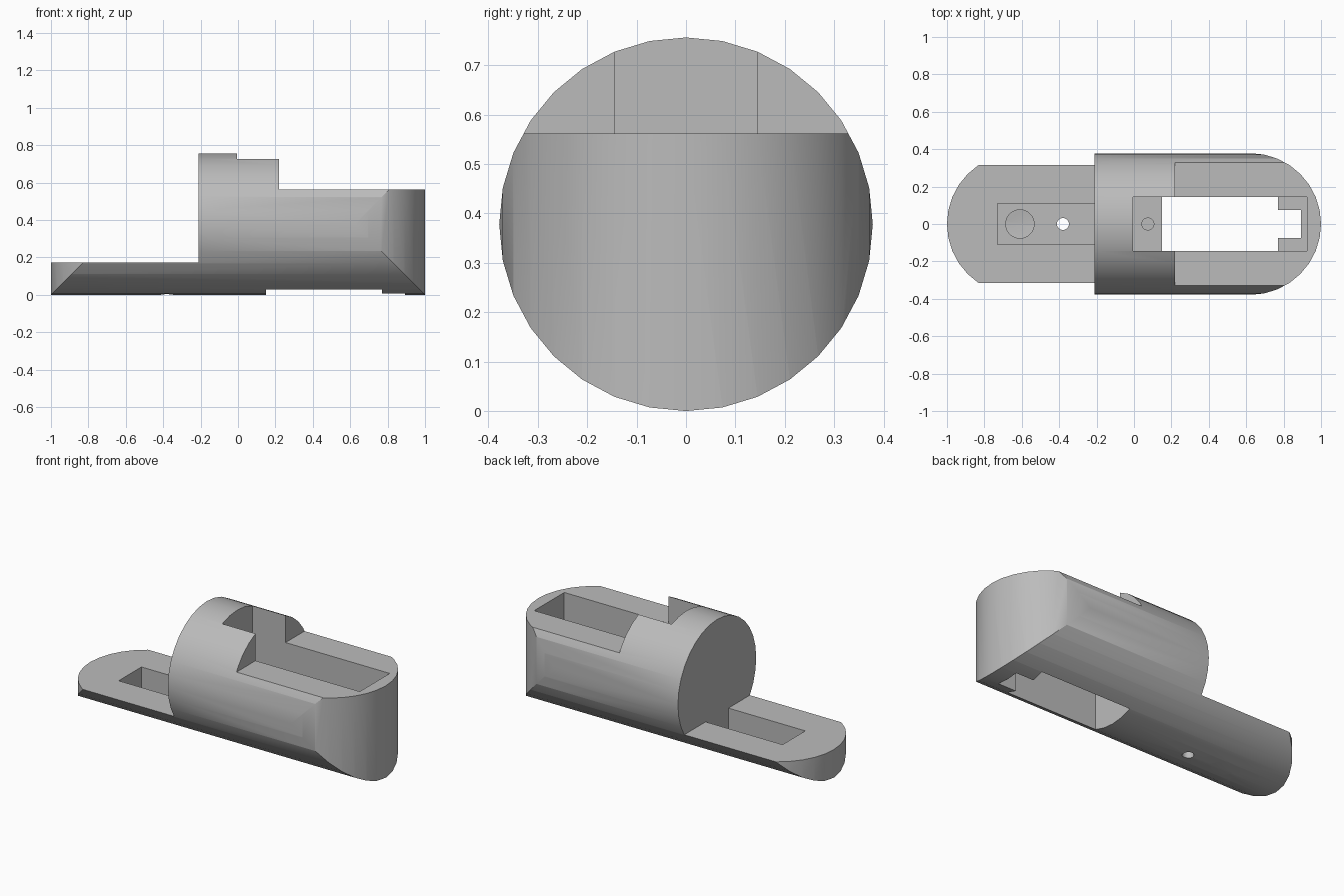
import bpy, bmesh, math
from mathutils import Matrix

R = 0.378          # body radius, also the height of its axis
SIDES = 32

old = bpy.data.objects.get("Cube")
if old:
    bpy.data.objects.remove(old, do_unlink=True)

grey = bpy.data.materials.new("plain grey")
grey.use_nodes = True
colour = (0.5, 0.5, 0.5, 1)
grey.diffuse_color = colour
grey.node_tree.nodes["Principled BSDF"].inputs["Base Color"].default_value = colour


def make_object(name, bm):
    bmesh.ops.recalc_face_normals(bm, faces=bm.faces)
    mesh = bpy.data.meshes.new(name)
    bm.to_mesh(mesh)
    bm.free()
    mesh.materials.append(grey)
    obj = bpy.data.objects.new(name, mesh)
    bpy.context.collection.objects.link(obj)
    return obj


def prism(name, outline, low, high, matrix=Matrix()):
    """Extrude a closed outline from low to high along its own z."""
    bm = bmesh.new()
    face = bm.faces.new([bm.verts.new((x, y, low)) for x, y in outline])
    ext = bmesh.ops.extrude_face_region(bm, geom=[face])
    moved = [v for v in ext["geom"] if isinstance(v, bmesh.types.BMVert)]
    bmesh.ops.translate(bm, vec=(0, 0, high - low), verts=moved)
    bm.transform(matrix)
    return make_object(name, bm)


def arc(cx, radius, start, end, count):
    angles = [start + (end - start) * i / count for i in range(count + 1)]
    return [(cx + radius * math.cos(a), radius * math.sin(a)) for a in angles]


def box(x0, x1, half_y, z0, z1):
    outline = [(x0, -half_y), (x1, -half_y), (x1, half_y), (x0, half_y)]
    return prism("box_cutter", outline, z0, z1)


def drill(x, radius, z0, z1):
    outline = arc(x, radius, 0, 2 * math.pi, SIDES)[:-1]
    return prism("drill_cutter", outline, z0, z1)


def combine(target, tool, operation="DIFFERENCE"):
    tool.hide_render = True
    mod = target.modifiers.new("cut", "BOOLEAN")
    mod.object, mod.operation, mod.solver = tool, operation, "EXACT"
    bpy.context.view_layer.objects.active = target
    bpy.ops.object.modifier_apply(modifier=mod.name)
    bpy.data.objects.remove(tool, do_unlink=True)


# Lying round body
lay_down = Matrix.Translation((0, 0, R)) @ Matrix.Rotation(math.pi / 2, 4, "Y")
body = prism("housing_body", arc(0, R, 0, 2 * math.pi, SIDES)[:-1], -1.1, 1.1, lay_down)

# Rounded ends in plan
rim = R + 0.0005
half = math.pi / 2
stadium = arc(1 - rim, rim, -half, half, SIDES // 2) + arc(rim - 1, rim, half, 3 * half, SIDES // 2)
combine(body, prism("plan_shape", stadium, -0.2, 1), "INTERSECT")

# Low tongue on one end, flat deck on the other
combine(body, box(-1.2, -0.21, 0.6, 0.172, 1))
combine(body, box(0.22, 1.2, 0.6, 0.562, 1))

# Main slot with mounting ledges, bottom opening and cable notch
combine(body, box(-0.005, 0.925, 0.145, 0.3, 1))
combine(body, box(0.15, 0.77, 0.145, -0.1, 0.4))
combine(body, box(0.7, 0.893, 0.075, -0.1, 0.4))
combine(body, drill(0.074, 0.032, 0.15, 0.4))

# Tongue pocket with its two through holes
combine(body, box(-0.73, -0.21, 0.11, 0.04, 0.3))
combine(body, drill(-0.61, 0.076, -0.1, 0.1))
combine(body, drill(-0.38, 0.032, -0.1, 0.1))

# Smooth curves, crisp edges
bpy.ops.object.select_all(action="DESELECT")
body.select_set(True)
bpy.context.view_layer.objects.active = body
bpy.ops.object.shade_smooth_by_angle(angle=math.radians(30))
